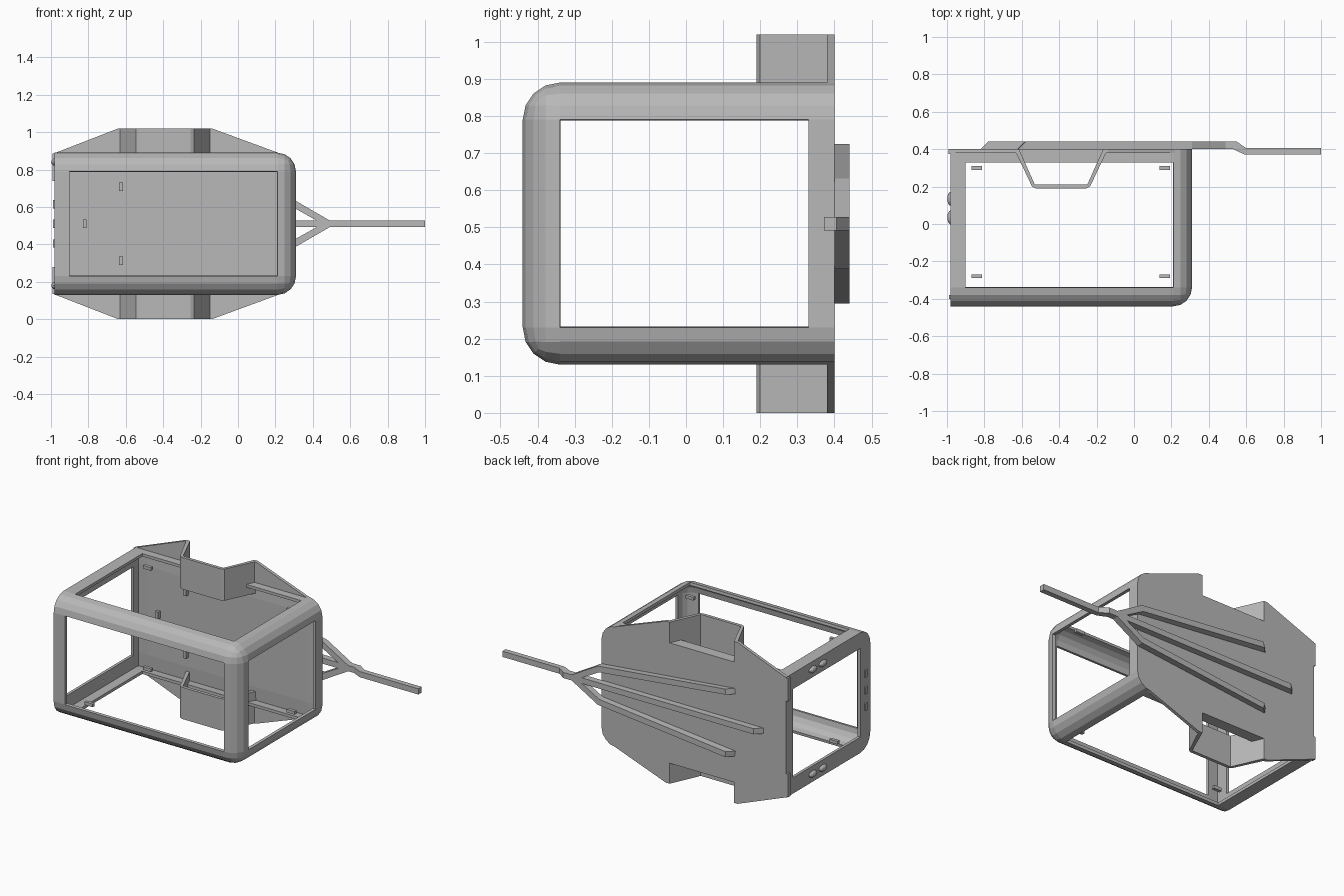
import bpy, bmesh
from mathutils import Matrix, Vector

cube = bpy.data.objects.get("Cube")
if cube:
    bpy.data.objects.remove(cube, do_unlink=True)

grey = bpy.data.materials.new("plain grey")
grey.use_nodes = True
grey.diffuse_color = (0.48, 0.48, 0.48, 1)
grey.node_tree.nodes["Principled BSDF"].inputs["Base Color"].default_value = (0.48, 0.48, 0.48, 1)

MID = 0.51  # symmetry height of the body


def finish(name, bm):
    bmesh.ops.recalc_face_normals(bm, faces=bm.faces)
    mesh = bpy.data.meshes.new(name)
    bm.to_mesh(mesh)
    bm.free()
    mesh.materials.append(grey)
    obj = bpy.data.objects.new(name, mesh)
    bpy.context.collection.objects.link(obj)
    return obj


def box_bm(lo, hi):
    bm = bmesh.new()
    bmesh.ops.create_cube(bm, size=1)
    for v in bm.verts:
        v.co = Vector([hi[i] if v.co[i] > 0 else lo[i] for i in range(3)])
    return bm


def prism_bm(points, axis, lo, hi):
    """Extrude an outline of (x, other) pairs along the given axis."""
    bm = bmesh.new()
    verts = [bm.verts.new((x, lo, b) if axis == "y" else (x, b, lo)) for x, b in points]
    face = bm.faces.new(verts)
    new = bmesh.ops.extrude_face_region(bm, geom=[face])["geom"]
    step = Vector((0, hi - lo, 0)) if axis == "y" else Vector((0, 0, hi - lo))
    bmesh.ops.translate(bm, vec=step, verts=[g for g in new if isinstance(g, bmesh.types.BMVert)])
    return bm


def pair(name, bm):
    """Make the part and its mirror image across the body's middle."""
    other = bm.copy()
    for v in other.verts:
        v.co.z = 2 * MID - v.co.z
    finish("upper_" + name, bm)
    finish("lower_" + name, other)


# Body shell: rounded box with window openings and a solid floor
LO, HI = (-0.98, -0.44, 0.13), (0.31, 0.40, 0.89)
OPEN = ((-0.90, 0.21), (-0.34, 0.33), (0.23, 0.79))
bm = box_bm(LO, HI)
square = lambda v: (abs(v.co.x - LO[0]) < 1e-4, abs(v.co.y - HI[1]) < 1e-4)
sharp = lambda e: any(all(square(v)[k] for v in e.verts) for k in (0, 1))
bmesh.ops.bevel(bm, geom=[e for e in bm.edges if not sharp(e)], offset=0.1,
                segments=4, profile=0.5, affect="EDGES")
for axis in range(3):
    for cut in OPEN[axis]:
        co, no = Vector((0, 0, 0)), Vector((0, 0, 0))
        co[axis], no[axis] = cut, 1
        bmesh.ops.bisect_plane(bm, geom=bm.verts[:] + bm.edges[:] + bm.faces[:],
                               dist=0.002, plane_co=co, plane_no=no)
bm.normal_update()
holes = []
for f in bm.faces:
    c = f.calc_center_median()
    inside = [OPEN[i][0] < c[i] < OPEN[i][1] for i in range(3)]
    if sum(inside) == 2 and max(abs(n) for n in f.normal) > 0.999 and c.y < 0.39:
        holes.append(f)
bmesh.ops.delete(bm, geom=holes, context="FACES")
shell = finish("body_shell", bm)
wall = shell.modifiers.new("wall", "SOLIDIFY")
wall.thickness = 0.018
wall.offset = -1

# Wheel arches and their sloping side flanges
arch = [(-0.64, 0.40), (-0.545, 0.20), (-0.525, 0.19), (-0.255, 0.19), (-0.235, 0.20), (-0.14, 0.40),
        (-0.165, 0.40), (-0.25, 0.21), (-0.53, 0.21), (-0.615, 0.40)]
pair("wheel_arch", prism_bm(arch, "z", 0.82, 1.02))
pair("rear_flange", prism_bm([(-0.98, 0.888), (-0.63, 0.888), (-0.63, 1.02), (-0.64, 1.02)], "y", 0.38, 0.40))
pair("front_flange", prism_bm([(0.22, 0.888), (-0.15, 0.888), (-0.15, 1.02), (-0.14, 1.02)], "y", 0.38, 0.40))

# Drawbar: central tongue and two converging side rails
tongue = [(-0.82, 0.40), (-0.78, 0.44), (0.55, 0.44), (0.60, 0.405),
          (1.0, 0.405), (1.0, 0.372), (0.59, 0.372), (0.53, 0.40)]
finish("tongue", prism_bm(tongue, "z", MID - 0.018, MID + 0.018))
rail = [(-0.625, 0.69), (-0.62, 0.725), (0.31, 0.632), (0.49, 0.528), (0.46, 0.51), (0.42, 0.528), (0.30, 0.595)]
bm = prism_bm(rail, "y", 0.40, 0.44)
for v in bm.verts:
    if v.co.x < -0.6 and v.co.y > 0.43:
        v.co.x += 0.04
pair("side_rail", bm)

# Rail ends showing inside the floor
finish("tongue_lug", box_bm((-0.83, 0.36, 0.488), (-0.81, 0.385, 0.532)))
pair("rail_lug", box_bm((-0.635, 0.36, 0.685), (-0.615, 0.385, 0.73)))

# Window clips at the corners of the side openings
for i, x in enumerate((-0.84, 0.165)):
    for j, y in enumerate((-0.28, 0.30)):
        pair(f"clip_{i}_{j}", box_bm((x - 0.028, y - 0.01, 0.82), (x + 0.028, y + 0.01, 0.84)))

# Tail lamps, marker lamps and corner plates on the tail end
for i, y in enumerate((0.035, 0.135)):
    bm = bmesh.new()
    bmesh.ops.create_uvsphere(bm, u_segments=12, v_segments=8, radius=1)
    bmesh.ops.transform(bm, verts=bm.verts, matrix=Matrix.Translation((-0.98, y, 0.84))
                        @ Matrix.Diagonal((0.018, 0.038, 0.02, 1)))
    pair(f"tail_lamp_{i}", bm)
for i in (-1, 0, 1):
    z = MID + 0.105 * i
    finish(f"marker_lamp_{i + 1}", box_bm((-0.99, -0.40, z - 0.022), (-0.978, -0.38, z + 0.022)))
pair("corner_plate", box_bm((-0.992, 0.375, 0.74), (-0.978, 0.40, 0.885)))
